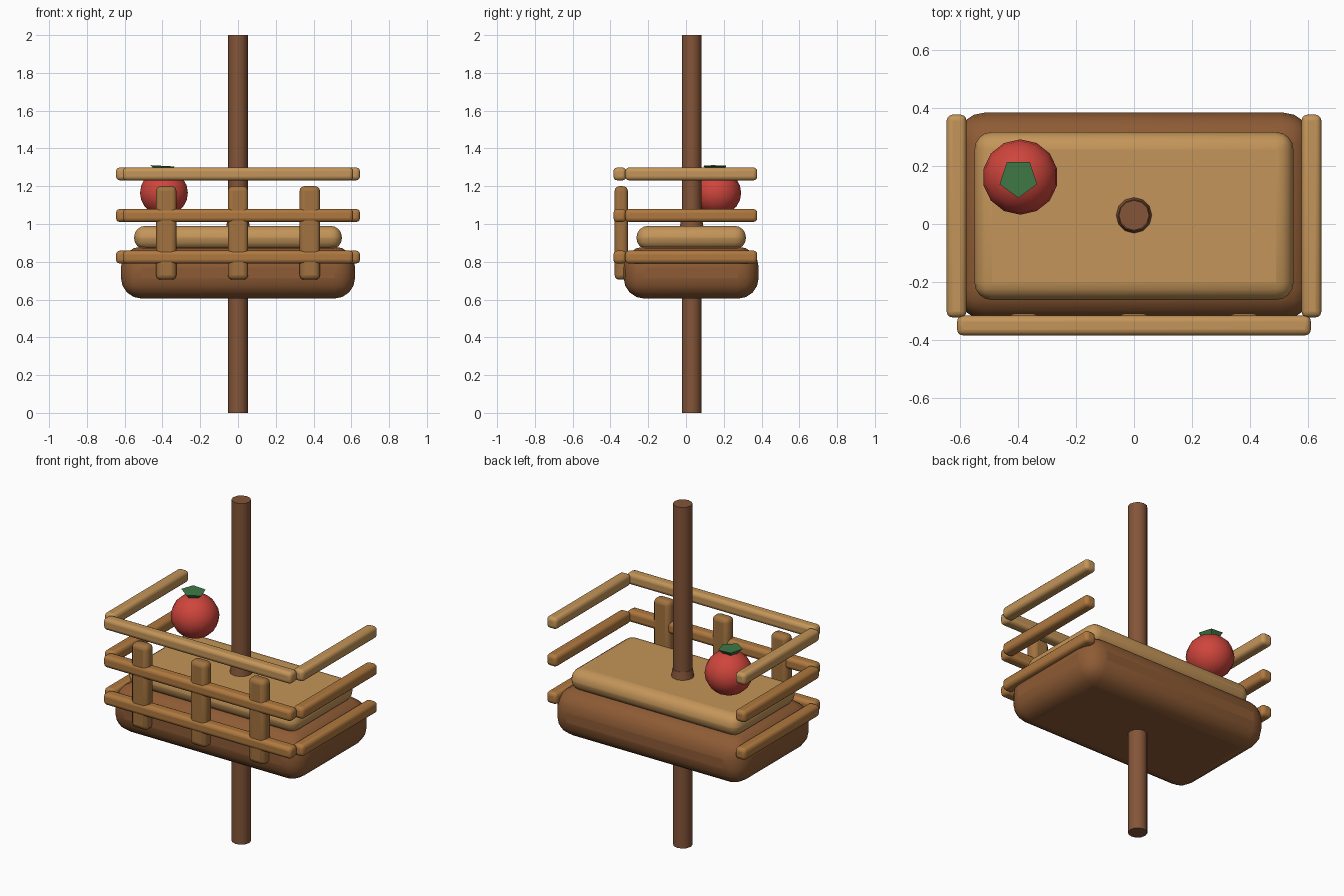
import bpy, math
from mathutils import Vector

if "Cube" in bpy.data.objects:
    bpy.data.objects.remove(bpy.data.objects["Cube"])


def material(name, rgb):
    m = bpy.data.materials.new(name)
    m.diffuse_color = (*rgb, 1)
    m.use_nodes = True
    m.node_tree.nodes["Principled BSDF"].inputs["Base Color"].default_value = m.diffuse_color
    return m


DARK = material("dark_wood", (0.23, 0.09, 0.04))
BASE = material("base_wood", (0.27, 0.105, 0.035))
MID = material("mid_wood", (0.43, 0.19, 0.05))
SLAT = material("slat_wood", (0.36, 0.17, 0.05))
LIGHT = material("light_wood", (0.55, 0.30, 0.10))
RED = material("fruit_red", (0.62, 0.06, 0.045))
GREEN = material("leaf_green", (0.05, 0.19, 0.06))


def finish(ob, name, mat, angle=40):
    ob.name = name
    ob.data.materials.append(mat)
    if angle:
        bpy.ops.object.shade_smooth_by_angle(angle=math.radians(angle))
    return ob


def block(name, lo, hi, bevel, mat, segments=3):
    """Rounded box between two corners."""
    lo, hi = Vector(lo), Vector(hi)
    bpy.ops.mesh.primitive_cube_add(size=1, location=(lo + hi) / 2)
    ob = bpy.context.object
    ob.scale = hi - lo
    bpy.ops.object.transform_apply(location=False, rotation=False, scale=True)
    mod = ob.modifiers.new("round", 'BEVEL')
    mod.width = bevel
    mod.segments = segments
    return finish(ob, name, mat)


def cone(name, r1, r2, z0, z1, x, y, sides, mat, rot=(0, 0, 0), angle=40):
    bpy.ops.mesh.primitive_cone_add(vertices=sides, radius1=r1, radius2=r2, depth=z1 - z0,
                                    location=(x, y, (z0 + z1) / 2), rotation=rot)
    return finish(bpy.context.object, name, mat, angle)


# pole through the middle, with a small collar on the deck
cone("pole", 0.052, 0.052, 0, 2, 0, 0.03, 12, DARK)
cone("pole_collar", 0.065, 0.054, 0.97, 1.035, 0, 0.03, 12, DARK)

# base and the deck on top of it
block("base", (-0.62, -0.33, 0.605), (0.62, 0.385, 0.88), 0.11, BASE, 4)
block("deck", (-0.55, -0.262, 0.865), (0.55, 0.317, 0.99), 0.06, LIGHT, 4)

# three levels of railing: front and both sides
for level, (z, mat) in enumerate([(0.825, MID), (1.045, MID), (1.265, LIGHT)], 1):
    a, b = z - 0.034, z + 0.034
    block(f"front_rail_{level}", (-0.61, -0.384, a), (0.61, -0.316, b), 0.02, mat)
    for side, x in (("left", -0.612), ("right", 0.612)):
        block(f"{side}_rail_{level}", (x - 0.034, -0.322, a), (x + 0.034, 0.377, b), 0.02, mat)

# upright slats on the front
for i, x in enumerate((-0.38, 0, 0.38), 1):
    block(f"front_slat_{i}", (x - 0.054, -0.378, 0.705), (x + 0.054, -0.308, 1.2), 0.025, SLAT)

# fruit with a pentagonal leaf crown
bpy.ops.mesh.primitive_uv_sphere_add(segments=14, ring_count=10, radius=0.13,
                                     location=(-0.392, 0.162, 1.165))
fruit = bpy.context.object
fruit.scale.z = 0.95
finish(fruit, "fruit", RED)
cone("leaf_crown", 0.02, 0.068, 1.262, 1.308, -0.4, 0.158, 5, GREEN,
     (0, math.radians(-3), math.pi), 0)
